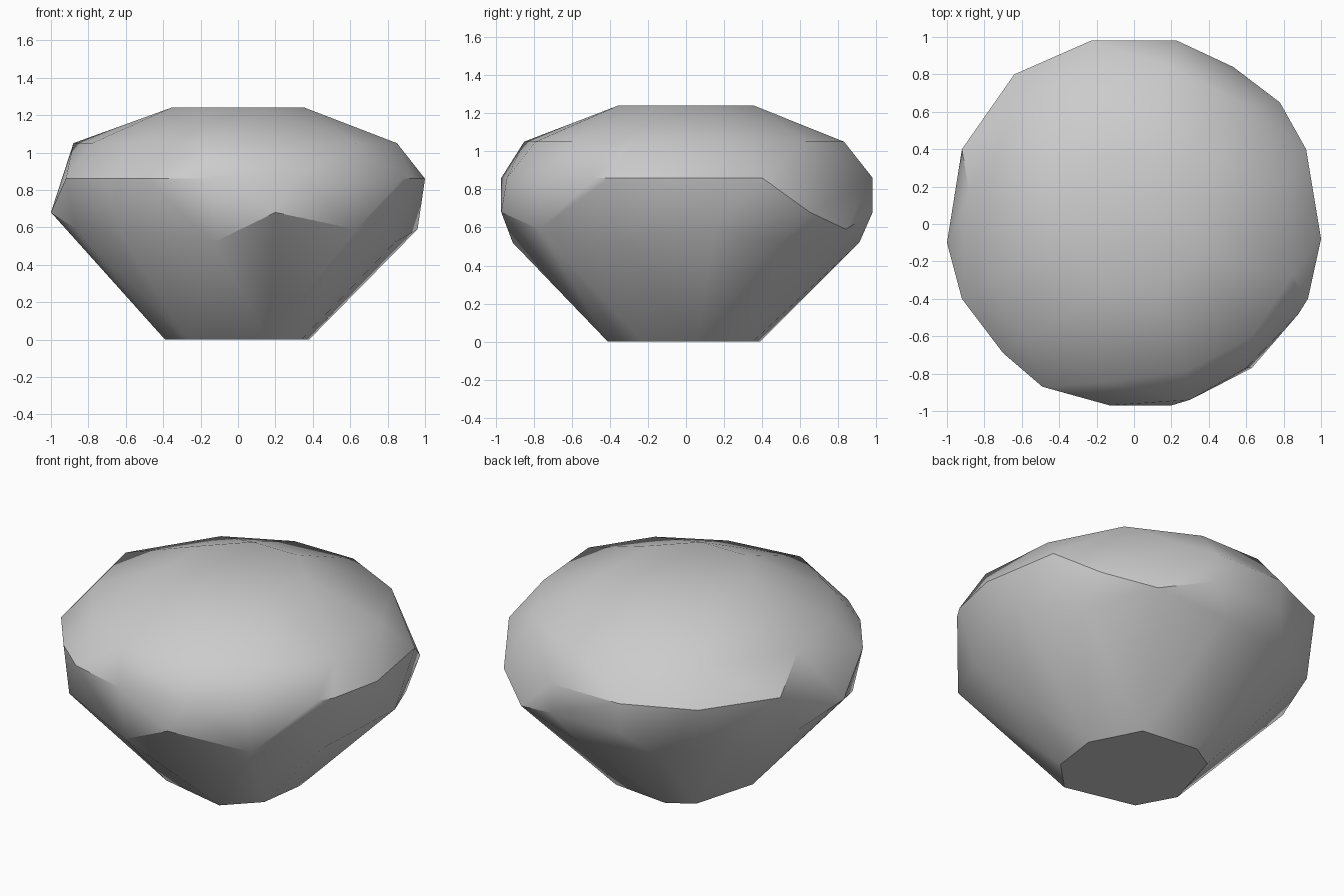
import bpy
import bmesh
from math import sin, cos, radians, tau

default_cube = bpy.data.objects.get("Cube")
if default_cube:
    bpy.data.objects.remove(default_cube, do_unlink=True)


def make_material(name, grey):
    """Create one flat colour for both the viewport and renders."""
    material = bpy.data.materials.new(name)
    material.use_nodes = True
    colour = (grey, grey, grey, 1)
    material.diffuse_color = colour
    material.node_tree.nodes["Principled BSDF"].inputs["Base Color"].default_value = colour
    return material


def level(points, height):
    """Place plan points on one horizontal level."""
    return [(x, y, height) for x, y in points]


def regular_ring(count, radius, height):
    """Evenly spaced points on a circle."""
    angles = [tau * (i + .5) / count for i in range(count)]
    return [(radius * cos(a), radius * sin(a), height) for a in angles]


# Flat base outline
base = level([(.23, .35), (-.13, .39), (-.28, .3), (-.39, -.09),
              (-.27, -.31), (.16, -.41), (.34, -.23), (.38, .06)], 0)

# Low and high corners where the tapering underside meets the wall
under_low = level([(-.13, -.91), (.84, -.37), (.79, .5),
                   (.1, .91), (-.4, .83)], .52)
under_high = level([(.63, -.77), (.96, .15), (.53, .84), (-.64, -.72),
                    (-.87, -.37), (-.91, .2), (-.75, .6)], .59)

# Widest part: lower and upper corners of the wall
wall_low = level([(.2, -.97), (-1, -.1), (-.23, .98), (.23, .98),
                  (.78, .65)], .68)
wall_high = level([(-.49, -.87), (-.13, -.97), (.3, -.94), (.6, -.77),
                   (.88, -.48), (.93, -.4), (1, -.08), (.92, .4),
                   (.23, .98), (-.23, .98), (-.64, .8), (-.92, .4),
                   (-.92, -.4), (-.7, -.69)], .86)

# Rounded shoulder and the flat crown
shoulder = level([(-.88, .17), (-.78, -.28), (-.57, -.6), (-.18, -.85),
                  (.27, -.79), (.63, -.6), (.85, -.27), (.81, .22),
                  (.6, .63), (.2, .83), (-.2, .83), (-.57, .65)], 1.05)
crown = regular_ring(8, .385, 1.24)

# Wrap one faceted skin around all the corners
bm = bmesh.new()
for ring in (base, under_low, under_high, wall_low, wall_high, shoulder, crown):
    for point in ring:
        bm.verts.new(point)
bmesh.ops.convex_hull(bm, input=bm.verts)
loose = [v for v in bm.verts if not v.link_faces]
bmesh.ops.delete(bm, geom=loose, context="VERTS")
bmesh.ops.dissolve_limit(bm, angle_limit=radians(1), verts=bm.verts, edges=bm.edges)
bmesh.ops.recalc_face_normals(bm, faces=bm.faces)

mesh = bpy.data.meshes.new("rock")
bm.to_mesh(mesh)
bm.free()
mesh.materials.append(make_material("stone grey", .6))
rock = bpy.data.objects.new("rock", mesh)
bpy.context.collection.objects.link(rock)

# Soft shading across gentle bends, crisp edges at the steep ones
bpy.ops.object.select_all(action="DESELECT")
rock.select_set(True)
bpy.context.view_layer.objects.active = rock
bpy.ops.object.shade_smooth_by_angle(angle=radians(30))
